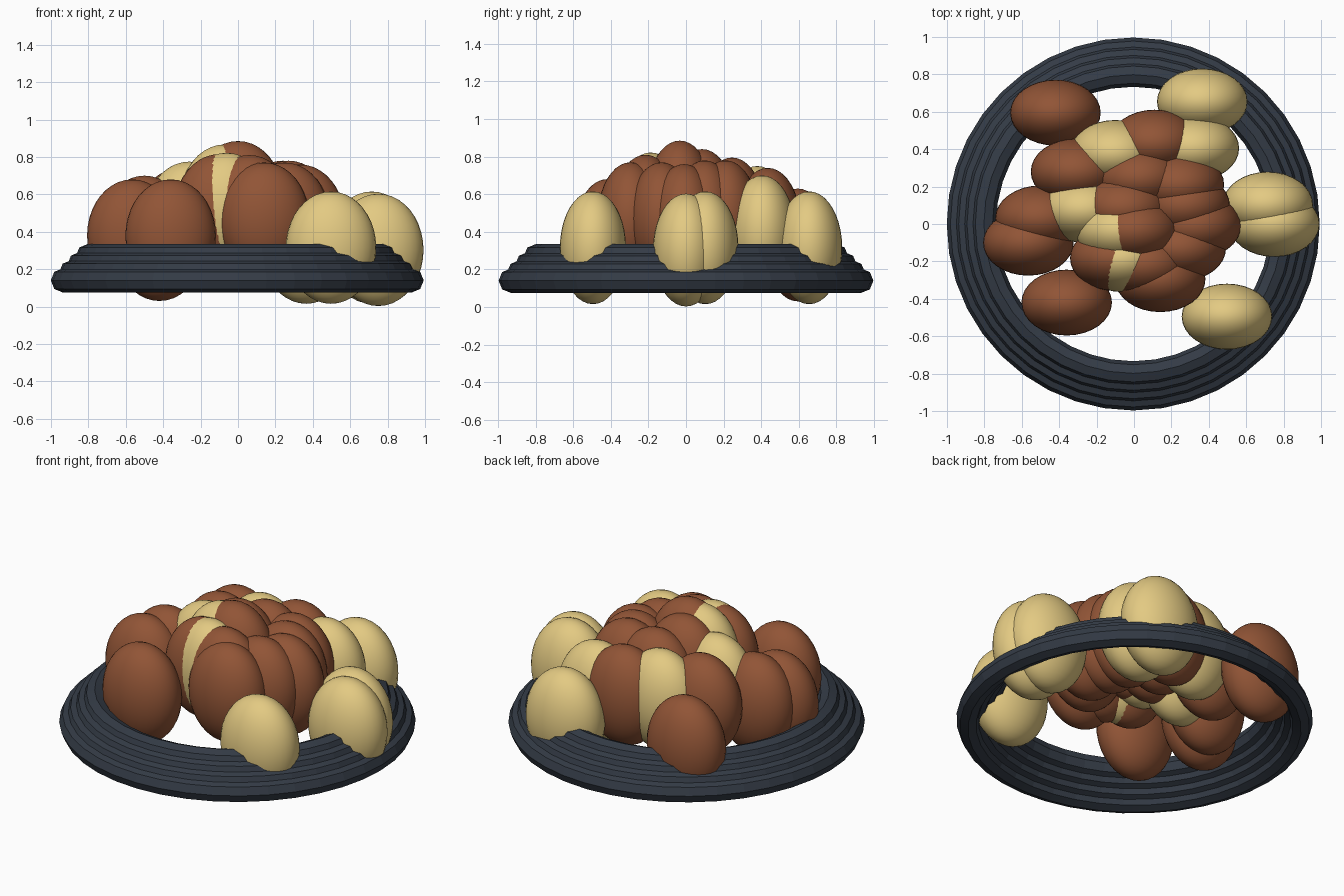
import bpy, bmesh, math
from mathutils import Vector

if "Cube" in bpy.data.objects:
    bpy.data.objects.remove(bpy.data.objects["Cube"])


def material(name, rgb):
    m = bpy.data.materials.new(name)
    m.diffuse_color = (*rgb, 1)
    m.use_nodes = True
    m.node_tree.nodes["Principled BSDF"].inputs["Base Color"].default_value = m.diffuse_color
    return m


BROWN = material("brown_shell", (0.285, 0.09, 0.037))
TAN = material("tan_shell", (0.77, 0.59, 0.225))
SLATE = material("dark_slate", (0.034, 0.044, 0.061))


def finish(bm, name, mat, angle):
    me = bpy.data.meshes.new(name)
    bmesh.ops.recalc_face_normals(bm, faces=bm.faces)
    bm.to_mesh(me)
    bm.free()
    me.materials.append(mat)
    ob = bpy.data.objects.new(name, me)
    bpy.context.collection.objects.link(ob)
    bpy.ops.object.select_all(action='DESELECT')
    ob.select_set(True)
    bpy.context.view_layer.objects.active = ob
    bpy.ops.object.shade_smooth_by_angle(angle=math.radians(angle))
    return ob


# nest rim: four stacked tori with eight-sided cross-sections
def torus(name, radius, z, tube=0.065, major=40, minor=8):
    bm = bmesh.new()
    rings = []
    for s in range(major):
        a = 2 * math.pi * s / major
        ring = []
        for t in range(minor):
            b = 2 * math.pi * t / minor
            r = radius + tube * math.cos(b)
            ring.append(bm.verts.new((r * math.cos(a) - 0.004, r * math.sin(a),
                                      z + tube * math.sin(b))))
        rings.append(ring)
    for s in range(major):
        a, b = rings[s], rings[(s + 1) % major]
        for i in range(minor):
            j = (i + 1) % minor
            bm.faces.new((a[i], b[i], b[j], a[j]))
    finish(bm, name, SLATE, 5)


for i in range(4):
    torus(f"rim_ring_{i + 1}", 0.932 - 0.0445 * i, 0.14 + 0.0433 * i)


# eggs: identical upright ellipsoids
def egg(name, x, y, z, mat):
    bm = bmesh.new()
    bmesh.ops.create_uvsphere(bm, u_segments=32, v_segments=20, radius=1)
    for v in bm.verts:
        v.co = Vector((x + v.co.x * 0.242, y + v.co.y * 0.176, z + v.co.z * 0.30))
    finish(bm, name, mat, 40)


brown_eggs = [
    # outer left
    (-0.42, 0.595, 0.33), (-0.50, 0.03, 0.40), (-0.565, -0.10, 0.38), (-0.36, -0.42, 0.38),
    # pile front and right
    (-0.10, -0.182, 0.515), (0.06, -0.215, 0.51), (0.14, -0.295, 0.47), (0.25, -0.13, 0.47),
    (0.33, -0.01, 0.46), (0.27, 0.10, 0.48), (0.24, 0.21, 0.48),
    # pile back and top
    (-0.05, 0.085, 0.54), (0.03, 0.245, 0.495), (-0.31, 0.28, 0.44), (0.11, 0.435, 0.44),
    (0.0, -0.033, 0.585)]
tan_eggs = [
    # outer right
    (0.497, -0.495, 0.315), (0.715, 0.103, 0.315), (0.75, 0.0, 0.303), (0.365, 0.655, 0.315),
    # pile accents
    (-0.07, -0.037, 0.567), (-0.06, -0.188, 0.522), (-0.26, 0.075, 0.475),
    (-0.10, 0.38, 0.45), (0.32, 0.405, 0.40)]
for i, p in enumerate(brown_eggs):
    egg(f"brown_egg_{i + 1}", *p, BROWN)
for i, p in enumerate(tan_eggs):
    egg(f"tan_egg_{i + 1}", *p, TAN)
